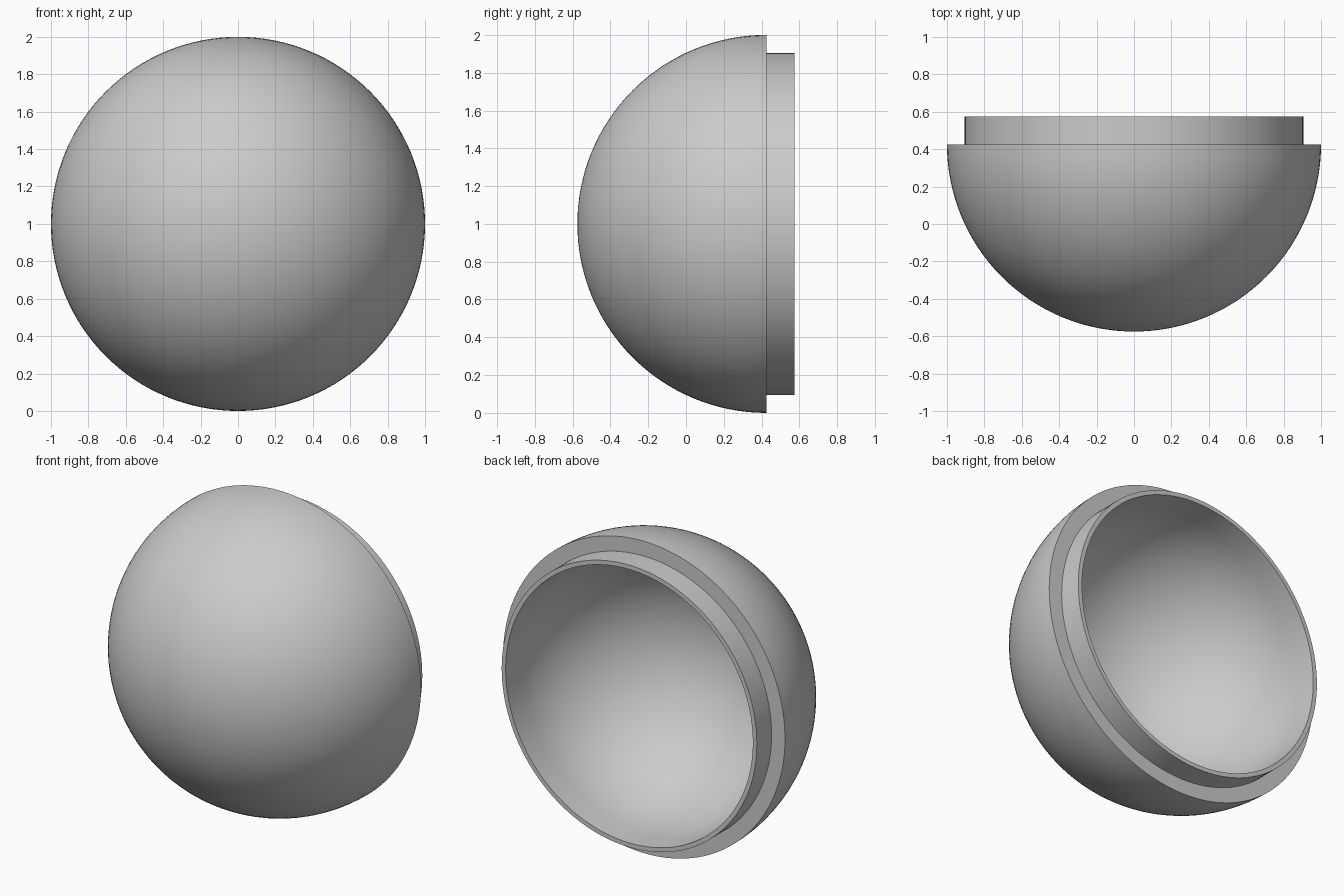
import bpy, bmesh, math
from mathutils import Matrix, Vector

cube = bpy.data.objects.get("Cube")
if cube:
    bpy.data.objects.remove(cube, do_unlink=True)

RADIUS = 1.0        # outer dome
LIP = 0.905         # outside of the stepped lip
BORE = 0.877        # hollow inside
SEAM_Y = 0.425      # plane where the dome meets the lip
BACK_Y = 0.575      # rear rim
RINGS, SIDES = 32, 128

grey = bpy.data.materials.new("light grey")
grey.use_nodes = True
colour = (0.6, 0.6, 0.6, 1)
grey.diffuse_color = colour
grey.node_tree.nodes["Principled BSDF"].inputs["Base Color"].default_value = colour


def quarter_arc(radius):
    """Profile points (radius, y) from the front pole to the seam plane."""
    angles = [math.pi / 2 * i / RINGS for i in range(RINGS + 1)]
    return [(radius * math.sin(a), SEAM_Y - radius * math.cos(a)) for a in angles]


# Closed wall profile: outer dome, step, lip, rim, then back along the hollow
profile = quarter_arc(RADIUS) + [(LIP, SEAM_Y), (LIP, BACK_Y), (BORE, BACK_Y)]
profile += reversed(quarter_arc(BORE))

# Spin the profile about the front-back axis
bm = bmesh.new()
verts = [bm.verts.new((r, y, 0)) for r, y in profile]
edges = [bm.edges.new(pair) for pair in zip(verts, verts[1:])]
bmesh.ops.spin(bm, geom=verts + edges, cent=(0, 0, 0), axis=(0, 1, 0),
               angle=math.tau, steps=SIDES, use_merge=True)
bmesh.ops.remove_doubles(bm, verts=bm.verts, dist=0.0001)
bmesh.ops.recalc_face_normals(bm, faces=bm.faces)
bmesh.ops.translate(bm, verts=bm.verts, vec=(0, 0, RADIUS))

mesh = bpy.data.meshes.new("hollow_half_sphere")
bm.to_mesh(mesh)
bm.free()
mesh.materials.append(grey)
shell = bpy.data.objects.new("hollow_half_sphere", mesh)
bpy.context.collection.objects.link(shell)

# Smooth curves, crisp step and rim edges
bpy.ops.object.select_all(action='DESELECT')
shell.select_set(True)
bpy.context.view_layer.objects.active = shell
bpy.ops.object.shade_smooth_by_angle(angle=math.radians(30))
